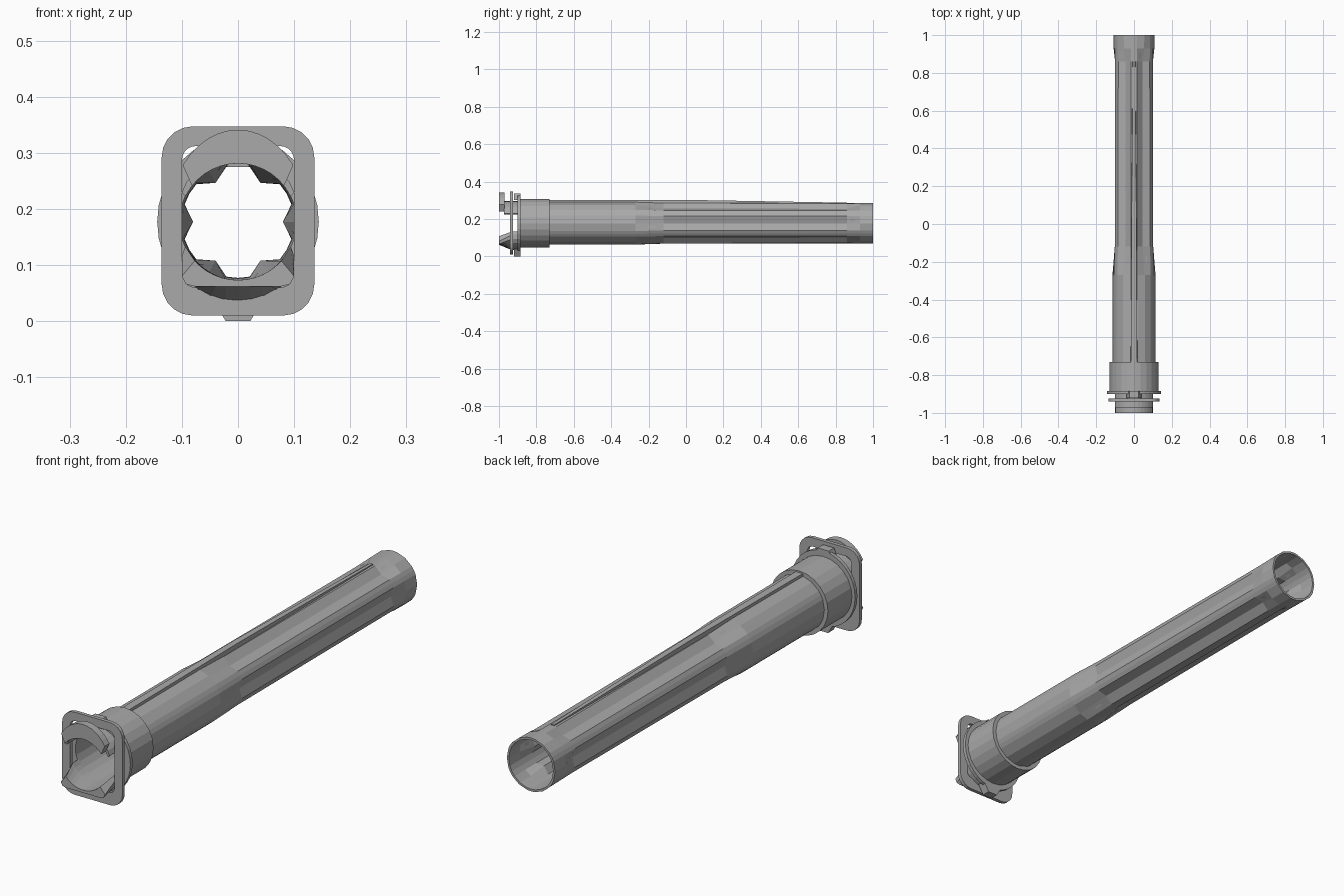
import bpy, math
from mathutils import Vector

cube = bpy.data.objects.get("Cube")
if cube:
    bpy.data.objects.remove(cube)

steel = bpy.data.materials.new("grey steel")
steel.use_nodes = True
GREY = (0.4, 0.4, 0.4, 1)
steel.diffuse_color = GREY
steel.node_tree.nodes["Principled BSDF"].inputs["Base Color"].default_value = GREY
AXIS = 0.177


def loft(name, rings, caps=True):
    """Skin equal rings of points; without caps the last ring joins the first."""
    n, count = len(rings[0]), len(rings)
    verts = [p for ring in rings for p in ring]
    faces = []
    for k in range(count - 1 if caps else count):
        a, b = k * n, (k + 1) % count * n
        faces += [(a + i, a + (i + 1) % n, b + (i + 1) % n, b + i) for i in range(n)]
    if caps:
        faces += [tuple(range(n))[::-1], tuple(range((count - 1) * n, count * n))]
    mesh = bpy.data.meshes.new(name)
    mesh.from_pydata(verts, [], faces)
    mesh.materials.append(steel)
    obj = bpy.data.objects.new(name, mesh)
    bpy.context.collection.objects.link(obj)
    bpy.context.view_layer.objects.active = obj
    obj.select_set(True)
    bpy.ops.object.mode_set(mode='EDIT')
    bpy.ops.mesh.select_all(action='SELECT')
    bpy.ops.mesh.normals_make_consistent(inside=False)
    bpy.ops.object.mode_set(mode='OBJECT')
    obj.select_set(False)
    return obj


def circle(y, r, n=24, stretch=1.0):
    turn = [2 * math.pi * i / n for i in range(n)]
    return [(r * math.cos(t), y, AXIS + stretch * r * math.sin(t)) for t in turn]


def tube(name, y0, y1, outer, inner, n=24, stretch=1.0):
    return loft(name, [circle(y0, outer, n, stretch), circle(y1, outer, n, stretch),
                       circle(y1, inner, n), circle(y0, inner, n)], caps=False)


def fluted(y, r, valley, edge):
    """Ring with six grooves; edge is the half angle of a groove in degrees."""
    ring = []
    for k in range(6):
        for a, rad in ((0, valley), (edge, r), (30, r), (60 - edge, r)):
            t = math.radians(60 * k + a)
            ring.append((rad * math.cos(t), y, AXIS + rad * math.sin(t)))
    return ring


def sector(y, a0, a1, rx, rz, ri, low=0.0, n=12):
    """Arched section: elliptical outside with flat sides, round inside."""
    def arc(rx, rz):
        pts = []
        for i in range(n + 1):
            t = math.radians(a0 + (a1 - a0) * i / n)
            x = max(-0.1, min(0.1, rx * math.cos(t)))
            pts.append((x, y, max(low, AXIS + rz * math.sin(t))))
        return pts
    return arc(rx, rz) + arc(ri, ri)[::-1]


def rounded(y, hx, z0, z1, r, n=5):
    """Rounded rectangle ring."""
    ring = []
    for k, (sx, top) in enumerate(((1, 1), (-1, 1), (-1, 0), (1, 0))):
        cz = z1 - r if top else z0 + r
        for i in range(n + 1):
            t = math.radians(90 * (k + i / n))
            ring.append((sx * (hx - r) + r * math.cos(t), y, cz + r * math.sin(t)))
    return ring


# Hollow barrel: plain rear, six flutes, plain muzzle; then back along the bore
outside = [(-0.74, 0.114, 0.114), (-0.27, 0.114, 0.114), (-0.12, 0.109, 0.091),
           (0.86, 0.107, 0.089), (0.93, 0.108, 0.108), (1.0, 0.109, 0.109)]
inside = [(1.0, 0.1, 0.1), (0.93, 0.1, 0.1), (0.86, 0.1, 0.08),
          (-0.12, 0.101, 0.08), (-0.27, 0.105, 0.105), (-0.74, 0.105, 0.105)]
loft("fluted_barrel", [fluted(y, r, v, 21) for y, r, v in outside] +
     [fluted(y, r, v, 18) for y, r, v in inside], caps=False)

# Low tapering rib along the top
rib = []
for y, w, top in ((-0.73, 0.02, 0.3), (0.0, 0.016, 0.302), (0.86, 0.008, 0.287)):
    rib.append([(-w, y, 0.275), (w, y, 0.275), (w * 0.8, y, top), (-w * 0.8, y, top)])
loft("top_rib", rib)

# Rear collar and its round flange
tube("collar", -0.9, -0.73, 0.13, 0.105)
tube("round_flange", -0.9, -0.885, 0.144, 0.105, 32, 1.06)

# Rounded rectangular plate with a window
Y0, Y1 = -0.94, -0.925
loft("frame_plate", [rounded(Y0, 0.136, 0.01, 0.347, 0.055), rounded(Y1, 0.136, 0.01, 0.347, 0.055),
                     rounded(Y1, 0.1, 0.06, 0.312, 0.025), rounded(Y0, 0.1, 0.06, 0.312, 0.025)],
     caps=False)

# Upper lug: tall front arch and a lower neck behind it
loft("upper_lug", [sector(y, 38, 142, 0.125, 0.164, 0.104) for y in (-1.0, -0.97)])
loft("upper_neck", [sector(y, 26, 154, 0.115, 0.118, 0.104) for y in (-0.972, -0.89)])

# Lower lug: flat-bottomed front widening toward the flange
loft("lower_lug", [sector(-1.0, 222, 318, 0.145, 0.145, 0.104, 0.062),
                   sector(-0.93, 205, 335, 0.13, 0.144, 0.104),
                   sector(-0.89, 205, 335, 0.13, 0.144, 0.104)])

# Small tabs on top and bottom of the flange
for name, z0, z1, w0, w1 in (("bottom_tab", 0.0, 0.04, 0.022, 0.045),
                             ("top_tab", 0.3, 0.335, 0.04, 0.025)):
    loft(name, [[(-w0, y, z0), (w0, y, z0), (w1, y, z1), (-w1, y, z1)] for y in (-0.92, -0.885)])
